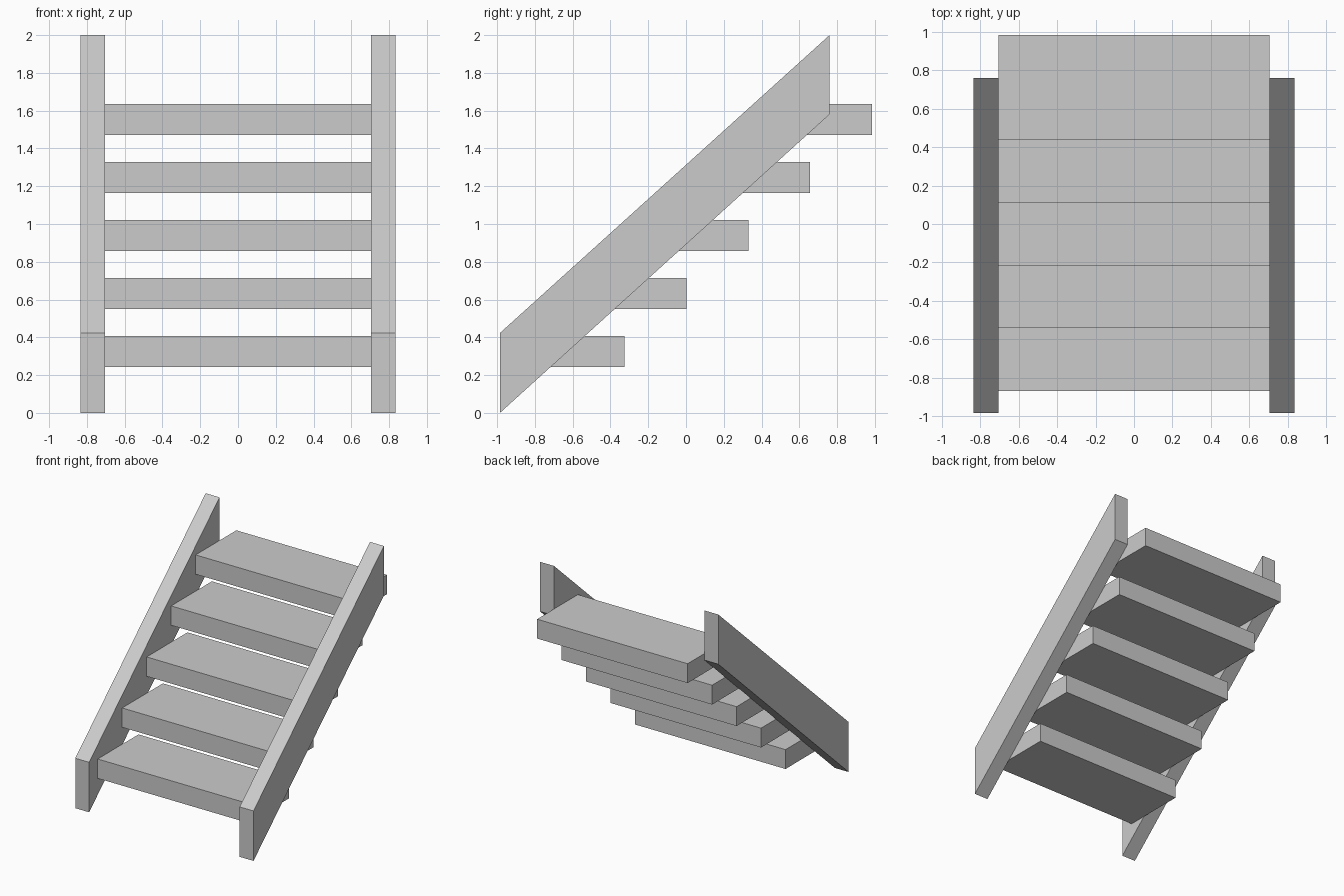
import bpy
import bmesh
from mathutils import Vector

cube = bpy.data.objects.get("Cube")
if cube:
    bpy.data.objects.remove(cube, do_unlink=True)

# Single plain grey
grey = bpy.data.materials.new("plain_grey")
grey.use_nodes = True
colour = (0.6, 0.6, 0.6, 1)
grey.diffuse_color = colour
grey.node_tree.nodes["Principled BSDF"].inputs["Base Color"].default_value = colour

INNER, OUTER = 0.705, 0.835


def extrude_profile(name, profile, x0, x1):
    """Extrude a (y, z) outline along x into a solid."""
    bm = bmesh.new()
    face = bm.faces.new([bm.verts.new((x0, y, z)) for y, z in profile])
    result = bmesh.ops.extrude_face_region(bm, geom=[face])
    verts = [g for g in result["geom"] if isinstance(g, bmesh.types.BMVert)]
    bmesh.ops.translate(bm, verts=verts, vec=Vector((x1 - x0, 0, 0)))
    bmesh.ops.recalc_face_normals(bm, faces=bm.faces)
    mesh = bpy.data.meshes.new(name)
    bm.to_mesh(mesh)
    bm.free()
    mesh.materials.append(grey)
    obj = bpy.data.objects.new(name, mesh)
    bpy.context.collection.objects.link(obj)
    return obj


# Sloping side boards with upright ends
slope = [(-0.985, 0), (0.76, 1.58), (0.76, 2), (-0.985, 0.423)]
extrude_profile("left_stringer", slope, INNER, OUTER)
extrude_profile("right_stringer", slope, -OUTER, -INNER)

# Five evenly rising treads between the boards
for i in range(5):
    y = -0.87 + i * 0.3275
    z = 0.243 + i * 0.307
    y2, z2 = y + 0.545, z + 0.164
    extrude_profile(f"tread_{i + 1}", [(y, z), (y2, z), (y2, z2), (y, z2)], -INNER, INNER)
